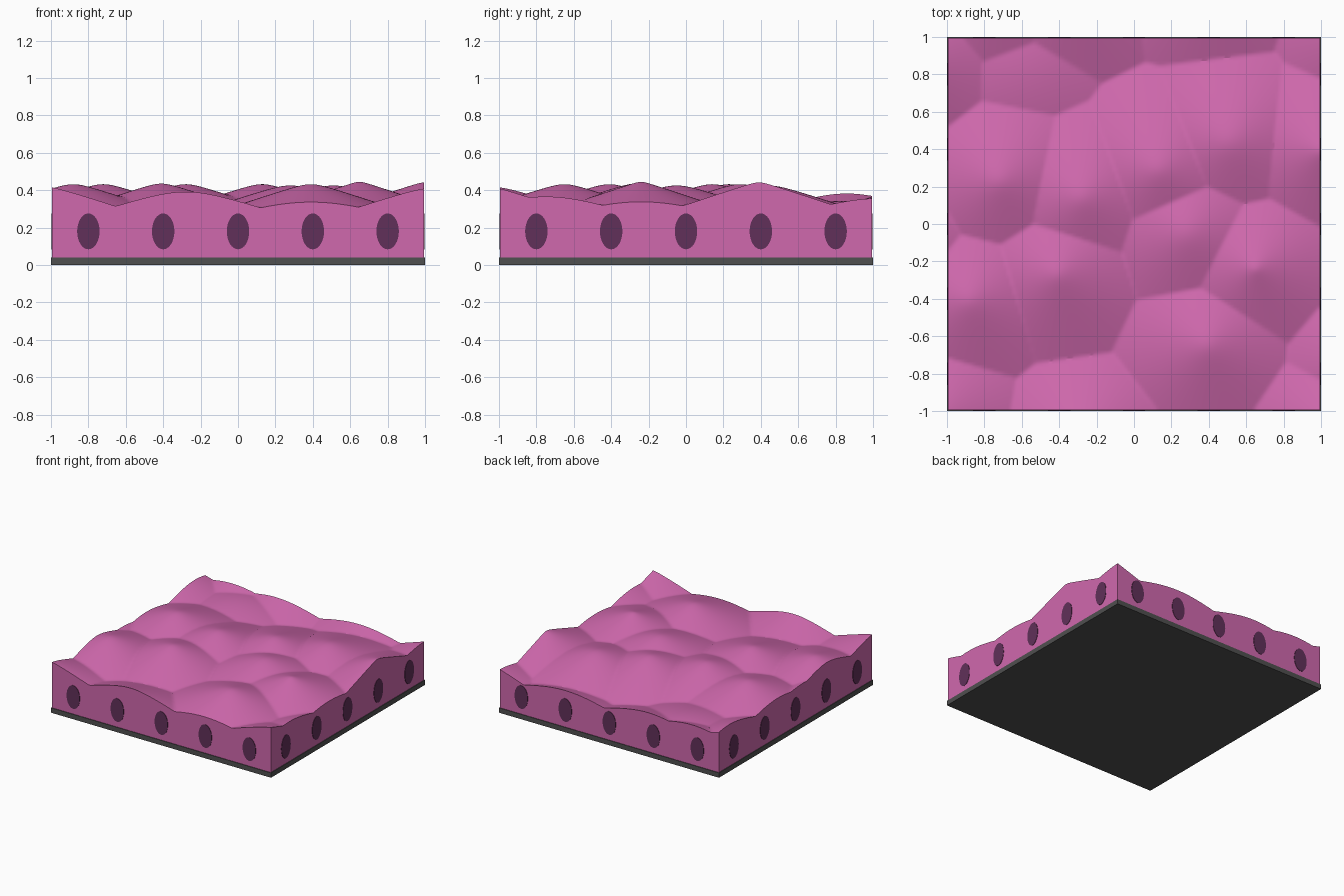
import bpy, bmesh, math
from mathutils import Matrix

if "Cube" in bpy.data.objects:
    bpy.data.objects.remove(bpy.data.objects["Cube"])

HALF = 0.995        # half width of the soft block
BASE_TOP = 0.04
GRID = 130

# Mound centres (x, y, roundness); the surface is the upper envelope of rounded cones
MOUNDS = [
    (0.65, -0.24, 0.02), (1.00, 0.39, 0.03), (0.13, 0.29, 0.06),
    (0.51, 0.44, 0.08), (0.28, -0.05, 0.08), (0.39, -0.65, 0.06),
    (-0.41, -0.27, 0.05), (-0.28, 0.14, 0.06), (-0.72, 0.23, 0.06),
    (-0.88, -0.41, 0.06), (-0.28, -1.17, 0.05), (-1.06, -1.04, 0.08),
    (1.06, -1.10, 0.04), (1.25, -0.75, 0.05), (0.40, 1.33, 0.05),
    (1.28, 1.03, 0.05), (-0.60, 0.85, 0.33), (-0.35, 1.27, 0.05),
    (-0.75, 1.25, 0.05), (-1.20, 0.86, 0.05), (-1.28, -0.10, 0.05),
]


def height(x, y):
    d = min(math.sqrt((x - a) ** 2 + (y - b) ** 2 + h * h) for a, b, h in MOUNDS)
    return 0.452 - 0.33 * d


def material(name, rgb):
    mat = bpy.data.materials.new(name)
    mat.diffuse_color = (*rgb, 1)
    mat.use_nodes = True
    mat.node_tree.nodes["Principled BSDF"].inputs["Base Color"].default_value = mat.diffuse_color
    return mat


def add_object(name, bm, mat):
    bmesh.ops.recalc_face_normals(bm, faces=bm.faces)
    mesh = bpy.data.meshes.new(name)
    bm.to_mesh(mesh)
    bm.free()
    mesh.materials.append(mat)
    obj = bpy.data.objects.new(name, mesh)
    bpy.context.collection.objects.link(obj)
    bpy.ops.object.select_all(action='DESELECT')
    obj.select_set(True)
    bpy.context.view_layer.objects.active = obj
    bpy.ops.object.shade_smooth_by_angle(angle=math.radians(30))
    return obj


pink = material("pink", (0.63, 0.14, 0.42))
plum = material("plum", (0.12, 0.03, 0.10))
charcoal = material("charcoal", (0.08, 0.08, 0.08))

# Base plate
bm = bmesh.new()
bmesh.ops.create_cube(bm, size=1, matrix=Matrix.Translation((0, 0, BASE_TOP / 2))
                      @ Matrix.Diagonal((2, 2, BASE_TOP, 1)))
add_object("base_plate", bm, charcoal)

# Block with mounded top, straight walls and closed underside
bm = bmesh.new()
bmesh.ops.create_grid(bm, x_segments=GRID, y_segments=GRID, size=HALF)
for v in bm.verts:
    v.co.z = height(v.co.x, v.co.y)
rim = [e for e in bm.edges if e.is_boundary]
walls = bmesh.ops.extrude_edge_only(bm, edges=rim)["geom"]
for v in walls:
    if isinstance(v, bmesh.types.BMVert):
        v.co.z = BASE_TOP
bottom = [e for e in walls if isinstance(e, bmesh.types.BMEdge) and e.is_boundary]
bmesh.ops.contextual_create(bm, geom=bottom)
add_object("mounded_block", bm, pink)

# Oval pores, five on each of the four walls
bm = bmesh.new()
for side in range(4):
    turn = Matrix.Rotation(side * math.pi / 2, 4, 'Z')
    for i in range(5):
        place = (turn @ Matrix.Translation((-0.8 + 0.4 * i, -0.989, 0.18))
                 @ Matrix.Diagonal((0.06, 1, 0.096, 1))
                 @ Matrix.Rotation(math.pi / 2, 4, 'X'))
        bmesh.ops.create_cone(bm, cap_ends=True, segments=32, radius1=1,
                              radius2=1, depth=0.018, matrix=place)
add_object("wall_pores", bm, plum)
